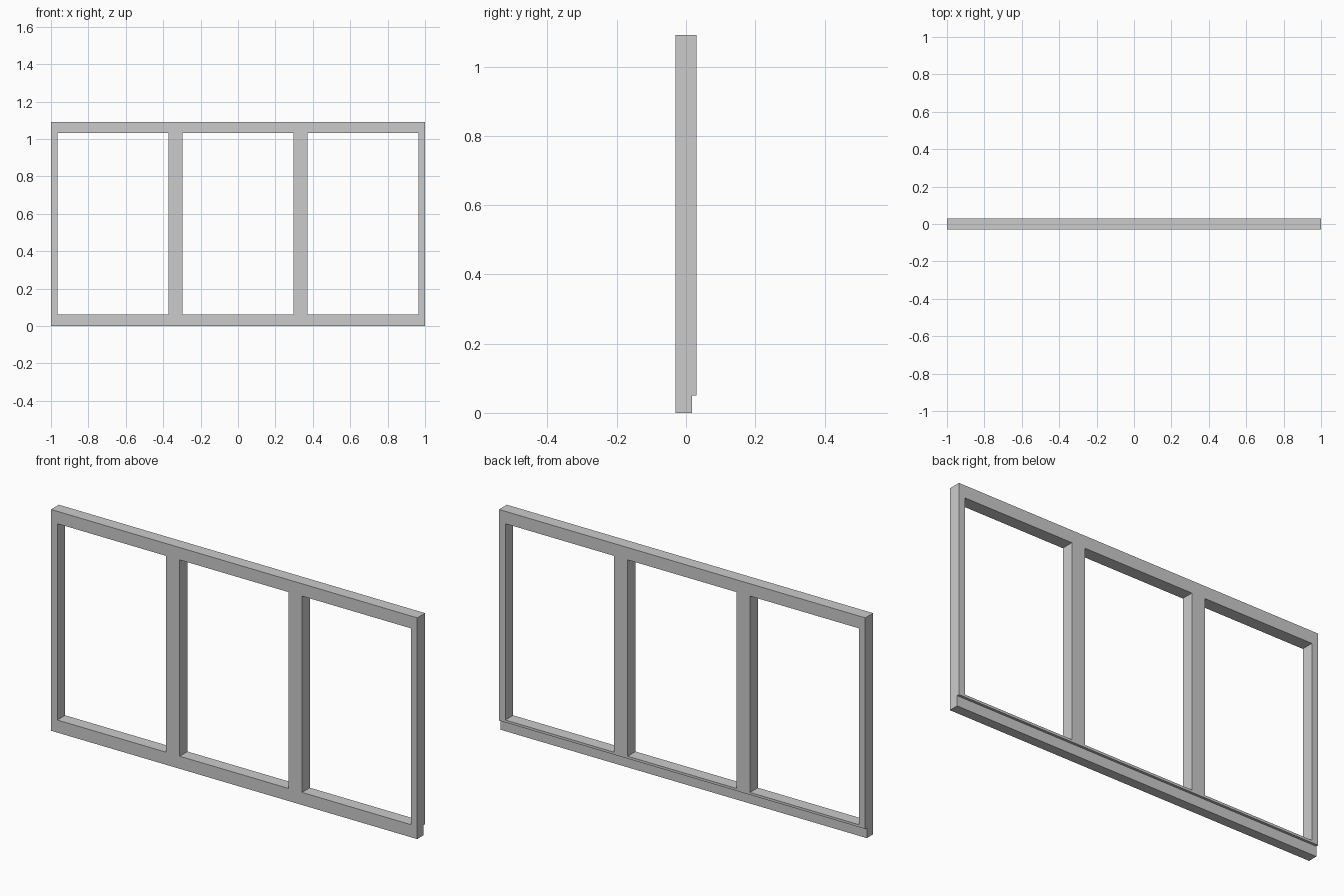
import bpy
import bmesh
from mathutils import Vector

if "Cube" in bpy.data.objects:
    bpy.data.objects.remove(bpy.data.objects["Cube"])

W, D, H = 1.0, 0.0305, 1.092      # half width, half depth, height


def box(name, lo, hi):
    """Box object spanning two opposite corners."""
    lo, hi = Vector(lo), Vector(hi)
    bm = bmesh.new()
    bmesh.ops.create_cube(bm, size=1)
    bmesh.ops.scale(bm, vec=hi - lo, verts=bm.verts)
    bmesh.ops.translate(bm, vec=(lo + hi) / 2, verts=bm.verts)
    mesh = bpy.data.meshes.new(name)
    bm.to_mesh(mesh)
    bm.free()
    obj = bpy.data.objects.new(name, mesh)
    bpy.context.collection.objects.link(obj)
    return obj


# Solid slab that becomes the one-piece frame
frame = box("window_frame", (-W, -D, 0), (W, D, H))

# Three pane openings, leaving thin outer stiles and two wide mullions
openings = [(-0.965, -0.371), (-0.297, 0.297), (0.371, 0.965)]
cutters = [box("pane_opening", (x0, -0.2, 0.062), (x1, 0.2, 1.031))
           for x0, x1 in openings]

# Rebate along the lower back edge of the sill
cutters.append(box("sill_rebate", (-1.2, 0.018, -0.1), (1.2, 0.2, 0.05)))

for cutter in cutters:
    mod = frame.modifiers.new(cutter.name, 'BOOLEAN')
    mod.operation = 'DIFFERENCE'
    mod.solver = 'EXACT'
    mod.object = cutter

# Bake the cuts and clear away the helpers
bpy.context.view_layer.update()
evaluated = frame.evaluated_get(bpy.context.evaluated_depsgraph_get())
result = bpy.data.meshes.new_from_object(evaluated)
frame.modifiers.clear()
frame.data = result
frame.data.name = "window_frame"
for cutter in cutters:
    bpy.data.objects.remove(cutter)
